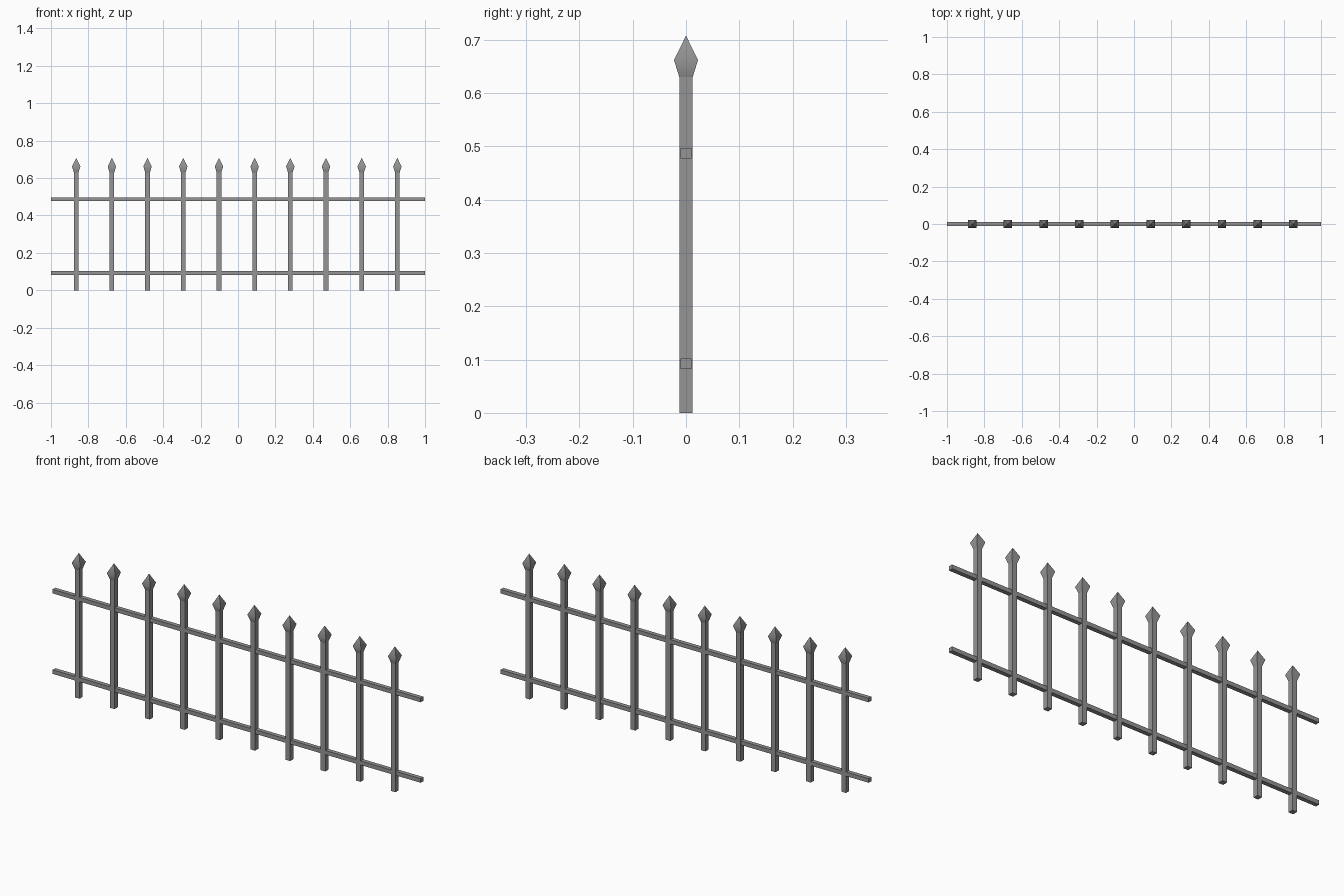
import bpy
import bmesh

cube = bpy.data.objects.get("Cube")
if cube:
    bpy.data.objects.remove(cube, do_unlink=True)

iron = bpy.data.materials.new("grey_iron")
iron.use_nodes = True
colour = (0.3, 0.3, 0.3, 1)
iron.diffuse_color = colour
iron.node_tree.nodes["Principled BSDF"].inputs["Base Color"].default_value = colour


def add_object(name, bm):
    bmesh.ops.recalc_face_normals(bm, faces=bm.faces)
    mesh = bpy.data.meshes.new(name)
    bm.to_mesh(mesh)
    bm.free()
    mesh.materials.append(iron)
    obj = bpy.data.objects.new(name, mesh)
    bpy.context.collection.objects.link(obj)
    return obj


def square_column(name, x, profile):
    """Square rings (half width, height) joined upwards; zero width makes a point."""
    bm = bmesh.new()
    rings = []
    for h, z in profile:
        corners = [(-h, -h), (h, -h), (h, h), (-h, h)] if h else [(0, 0)]
        rings.append([bm.verts.new((x + a, b, z)) for a, b in corners])
    for low, high in zip(rings, rings[1:]):
        for i in range(4):
            j = (i + 1) % 4
            if len(high) == 1:
                bm.faces.new((low[i], low[j], high[0]))
            else:
                bm.faces.new((low[i], low[j], high[j], high[i]))
    for ring in (rings[0], rings[-1]):
        if len(ring) == 4:
            bm.faces.new(ring)
    return add_object(name, bm)


def rail(name, z):
    bm = bmesh.new()
    bmesh.ops.create_cube(bm, size=1)
    bmesh.ops.scale(bm, vec=(2, 0.021, 0.02), verts=bm.verts)
    bmesh.ops.translate(bm, vec=(0, 0, z), verts=bm.verts)
    return add_object(name, bm)


# Horizontal rails
rail("lower_rail", 0.092)
rail("upper_rail", 0.487)

# Upright posts with spear points
FIRST, LAST, COUNT = -0.865, 0.852, 10
for n in range(COUNT):
    x = FIRST + (LAST - FIRST) * n / (COUNT - 1)
    square_column(f"post_{n + 1}", x, [(0.0125, 0), (0.0125, 0.63)])
    tip = square_column(f"spear_point_{n + 1}", x,
                        [(0.0125, 0.63), (0.0225, 0.662), (0, 0.708)])
    # Soften only the belly of the point, keeping its corners crisp
    bpy.ops.object.select_all(action="DESELECT")
    tip.select_set(True)
    bpy.context.view_layer.objects.active = tip
    bpy.ops.object.shade_smooth_by_angle(angle=0.87)
